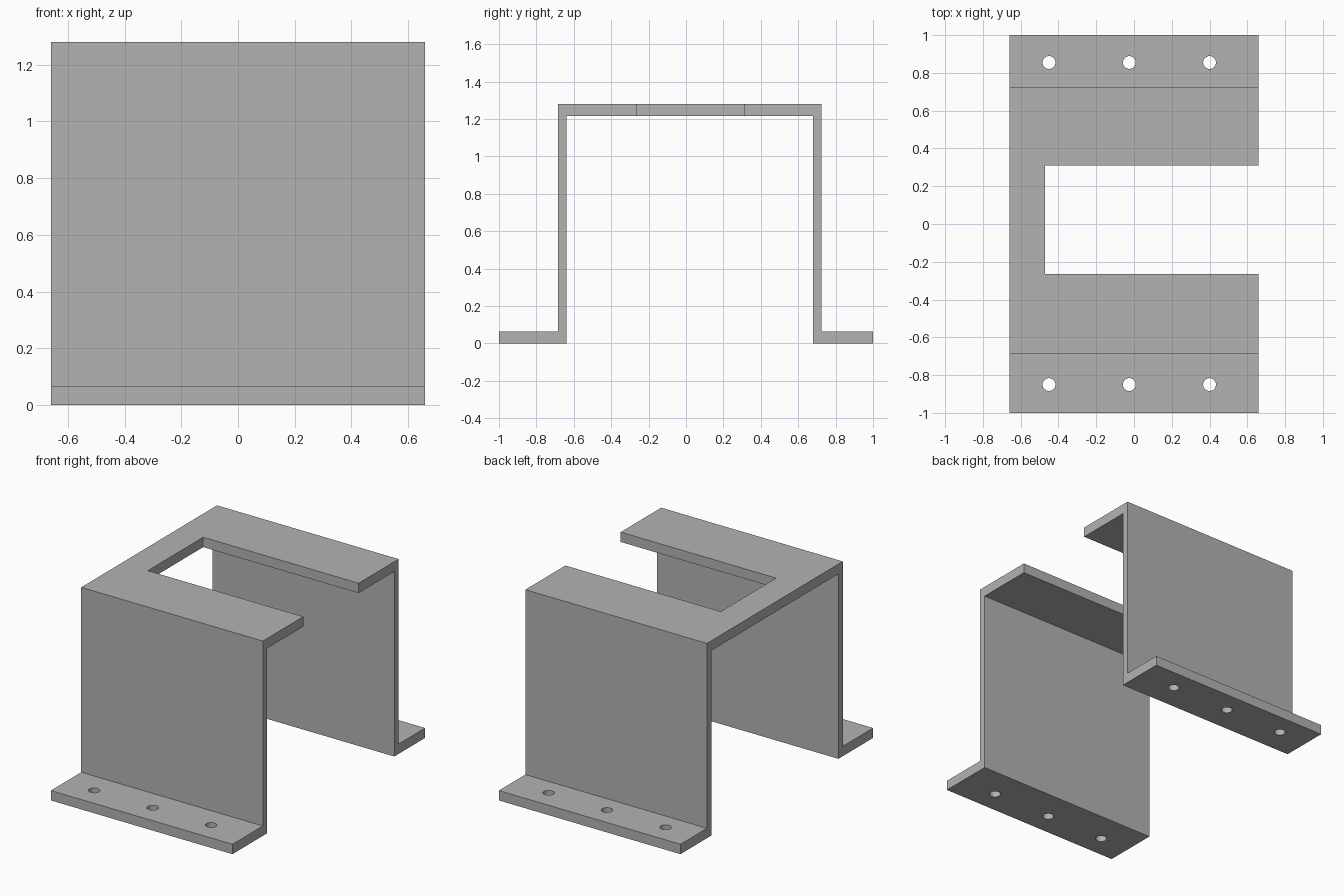
import bpy
import bmesh

cube = bpy.data.objects.get("Cube")
if cube:
    bpy.data.objects.remove(cube, do_unlink=True)

# Overall dimensions
HALF_X = 0.66
HEIGHT = 1.28
PLATE = 0.065
FRONT_OUT, FRONT_IN = -0.685, -0.64
BACK_IN, BACK_OUT = 0.68, 0.725

grey = bpy.data.materials.new("metal_grey")
grey.use_nodes = True
colour = (0.45, 0.45, 0.45, 1)
grey.diffuse_color = colour
grey.node_tree.nodes["Principled BSDF"].inputs["Base Color"].default_value = colour

# Hat-shaped bracket: (y, z) profile extruded along x
profile = [
    (-1, 0), (FRONT_IN, 0), (FRONT_IN, HEIGHT - PLATE),
    (BACK_IN, HEIGHT - PLATE), (BACK_IN, 0), (1, 0),
    (1, PLATE), (BACK_OUT, PLATE), (BACK_OUT, HEIGHT),
    (FRONT_OUT, HEIGHT), (FRONT_OUT, PLATE), (-1, PLATE),
]
mesh = bpy.data.meshes.new("bracket")
bm = bmesh.new()
face = bm.faces.new([bm.verts.new((-HALF_X, y, z)) for y, z in profile])
sweep = bmesh.ops.extrude_face_region(bm, geom=[face])
moved = [v for v in sweep["geom"] if isinstance(v, bmesh.types.BMVert)]
bmesh.ops.translate(bm, verts=moved, vec=(2 * HALF_X, 0, 0))
bmesh.ops.recalc_face_normals(bm, faces=bm.faces)
bm.to_mesh(mesh)
bm.free()
mesh.materials.append(grey)
bracket = bpy.data.objects.new("bracket", mesh)
bpy.context.collection.objects.link(bracket)


def cut(cutter):
    """Subtract a helper from the bracket, then discard it."""
    cutter.hide_render = True
    cutter.data.materials.append(grey)
    bpy.ops.object.select_all(action="DESELECT")
    bracket.select_set(True)
    bpy.context.view_layer.objects.active = bracket
    mod = bracket.modifiers.new("cut", "BOOLEAN")
    mod.operation = "DIFFERENCE"
    mod.solver = "EXACT"
    mod.object = cutter
    bpy.ops.object.modifier_apply(modifier=mod.name)
    bpy.data.objects.remove(cutter, do_unlink=True)


# Slot in the top plate, open on the left side
x0, x1, y0, y1 = -0.47, 0.9, -0.265, 0.31
bpy.ops.mesh.primitive_cube_add(size=1, location=((x0 + x1) / 2, (y0 + y1) / 2, HEIGHT))
slot = bpy.context.object
slot.name = "slot_cutter"
slot.scale = (x1 - x0, y1 - y0, 0.4)
cut(slot)

# Three bolt holes in each foot flange
for y in (-0.85, 0.855):
    for x in (-0.45, -0.025, 0.40):
        bpy.ops.mesh.primitive_cylinder_add(vertices=32, radius=0.034, depth=0.4,
                                            location=(x, y, PLATE / 2))
        hole = bpy.context.object
        hole.name = "bolt_hole_cutter"
        cut(hole)

# Round hole walls, crisp plate edges
bracket.select_set(True)
bpy.context.view_layer.objects.active = bracket
bpy.ops.object.shade_smooth_by_angle(angle=0.6)
